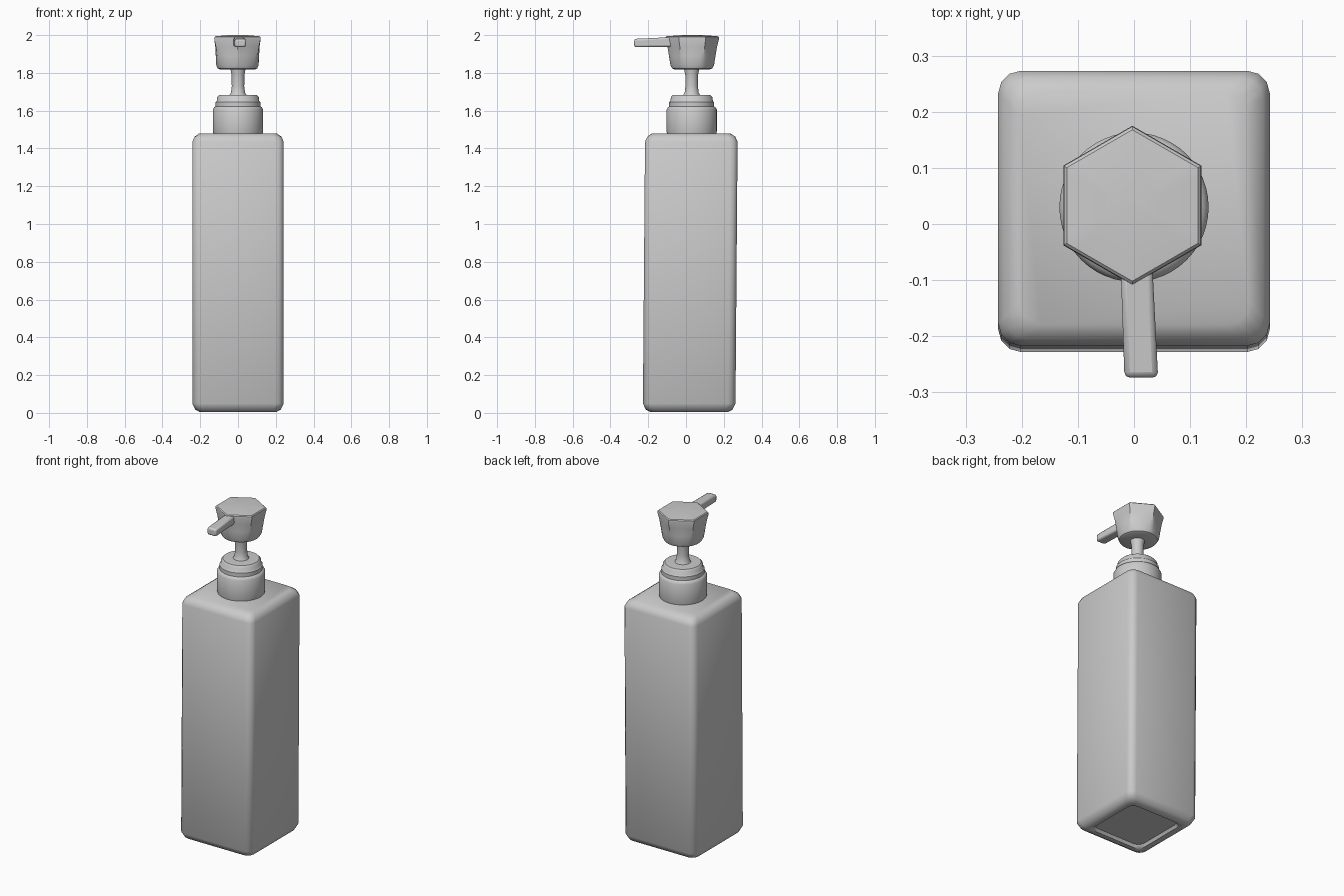
import bpy, bmesh, math
from mathutils import Vector

if "Cube" in bpy.data.objects:
    bpy.data.objects.remove(bpy.data.objects["Cube"], do_unlink=True)

AXIS_Y = 0.03

grey = bpy.data.materials.new("plain grey")
grey.use_nodes = True
colour = (0.6, 0.6, 0.6, 1)
grey.diffuse_color = colour
grey.node_tree.nodes["Principled BSDF"].inputs["Base Color"].default_value = colour


def finish(name, bm, angle=35, bevel=0, segments=2):
    """Turn a bmesh into a named, smooth-shaded object."""
    bmesh.ops.recalc_face_normals(bm, faces=bm.faces)
    mesh = bpy.data.meshes.new(name)
    bm.to_mesh(mesh)
    bm.free()
    mesh.materials.append(grey)
    ob = bpy.data.objects.new(name, mesh)
    bpy.context.collection.objects.link(ob)
    if bevel:
        mod = ob.modifiers.new("soft edges", "BEVEL")
        mod.width, mod.segments = bevel, segments
        mod.limit_method, mod.angle_limit = "ANGLE", math.radians(25)
    bpy.ops.object.select_all(action="DESELECT")
    ob.select_set(True)
    bpy.context.view_layer.objects.active = ob
    bpy.ops.object.shade_smooth_by_angle(angle=math.radians(angle))
    return ob


def loft(rings):
    """Skin a stack of equal-length point rings and cap both ends."""
    bm = bmesh.new()
    loops = [[bm.verts.new(p) for p in ring] for ring in rings]
    n = len(loops[0])
    for a, b in zip(loops, loops[1:]):
        for i in range(n):
            j = (i + 1) % n
            bm.faces.new((a[i], a[j], b[j], b[i]))
    bm.faces.new(loops[0])
    bm.faces.new(loops[-1])
    return bm


def circle(r, z, n=48):
    return [(r * math.cos(math.tau * i / n), AXIS_Y + r * math.sin(math.tau * i / n), z)
            for i in range(n)]


def square(inset, z, y=0.025, cut=0.04):
    """Square section with rounded corners."""
    hx, hy = 0.242 - inset, 0.245 - inset
    pts = []
    for k, (sx, sy) in enumerate(((1, 1), (-1, 1), (-1, -1), (1, -1))):
        for s in range(4):
            t = math.pi / 2 * (k + s / 3)
            pts.append((sx * (hx - cut) + cut * math.cos(t),
                        y + sy * (hy - cut) + cut * math.sin(t), z))
    return pts


# Tall square bottle, leaning back slightly, with chamfered ends and a recessed base
sections = [(0.075, 0.022, 0.017), (0.065, 0.005, 0.017), (0.04, 0.004, 0.017),
            (0.015, 0.018, 0.017), (0, 0.05, 0.017), (0, 1.435, 0.028),
            (0.012, 1.462, 0.028), (0.037, 1.48, 0.028)]
finish("bottle", loft([square(*s) for s in sections]), angle=50)

# Stepped screw collar
collar = [(0.128, 1.47), (0.133, 1.49), (0.133, 1.605), (0.126, 1.618), (0.119, 1.622),
          (0.119, 1.645), (0.112, 1.652), (0.11, 1.672), (0.1, 1.682), (0.06, 1.684)]
finish("collar", loft([circle(*p) for p in collar]), angle=40)

# Pump stem, flared where it meets its neighbours
stem = [(0.05, 1.675), (0.037, 1.695), (0.033, 1.73), (0.034, 1.79), (0.042, 1.83)]
finish("pump_stem", loft([circle(*p) for p in stem]), angle=60)


def head_ring(scale, z, roundness, n=48):
    """Blend between a hexagon and a circle."""
    apothem, pts = 0.123, []
    for i in range(n):
        t = math.tau * i / n
        a = (t + math.pi / 6) % (math.pi / 3) - math.pi / 6
        hexagon = apothem / math.cos(a)
        r = scale * (hexagon * (1 - roundness) + 0.132 * roundness)
        pts.append((-0.003 + r * math.cos(t), AXIS_Y + 0.003 + r * math.sin(t), z))
    return pts


# Pump head: hexagonal on top, narrowing to a round skirt
head = [(0.7, 1.818, 1), (0.8, 1.824, 0.9), (0.86, 1.84, 0.8), (0.9, 1.89, 0.5),
        (0.94, 1.94, 0.2), (1, 1.98, 0), (0.99, 1.989, 0), (0.95, 1.994, 0), (0.4, 2, 0)]
finish("pump_head", loft([head_ring(*h) for h in head]), angle=32)

# Spout, angled slightly sideways
bm = bmesh.new()
bmesh.ops.create_cube(bm, size=1)
for v in bm.verts:
    tip = v.co.y < 0
    centre = Vector((0.013, -0.274, 1.958)) if tip else Vector((0.003, -0.04, 1.964))
    half = Vector((0.03, 0, 0.022)) if tip else Vector((0.028, 0, 0.027))
    v.co = centre + Vector((2 * v.co.x * half.x, 0, 2 * v.co.z * half.z))
finish("spout", bm, angle=40, bevel=0.01)
